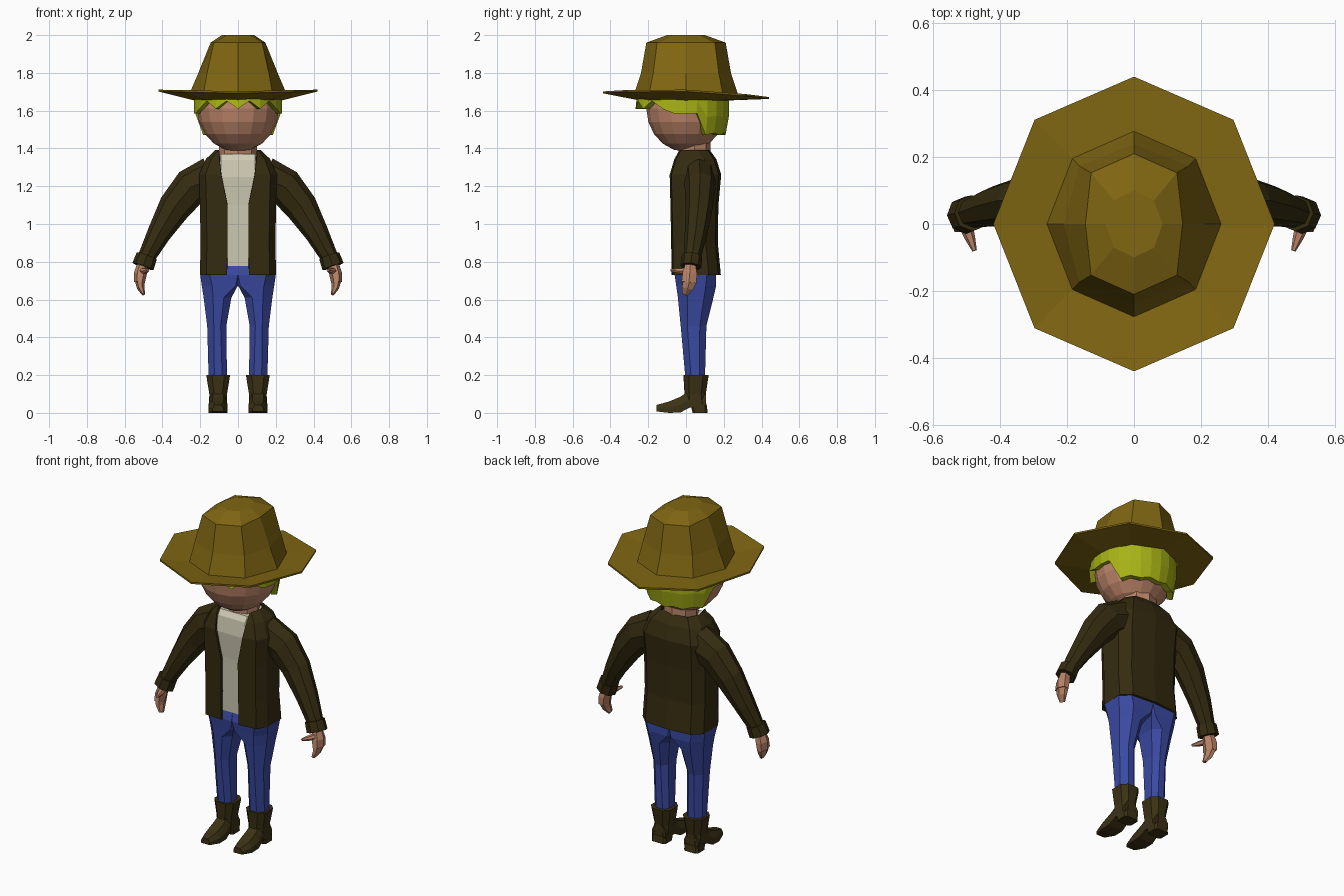
import bpy, bmesh, math
from mathutils import Vector

if "Cube" in bpy.data.objects:
    bpy.data.objects.remove(bpy.data.objects["Cube"])


def material(name, rgb):
    m = bpy.data.materials.new(name)
    m.diffuse_color = (*rgb, 1)
    m.use_nodes = True
    m.node_tree.nodes["Principled BSDF"].inputs["Base Color"].default_value = m.diffuse_color
    return m


HAT = material("ochre felt", (0.215, 0.133, 0.006))
JACKET = material("dark brown leather", (0.034, 0.024, 0.005))
BOOT = material("boot brown", (0.044, 0.031, 0.007))
SKIN = material("skin", (0.50, 0.235, 0.14))
HAIR = material("yellow green hair", (0.39, 0.45, 0.008))
SHIRT = material("cream cloth", (0.63, 0.60, 0.46))
JEANS = material("denim blue", (0.042, 0.068, 0.36))


def loft(name, rings, mat, closed=True, caps=(True, True), mirror=False, thick=0):
    """Skin a list of equal-length rings into one flat-shaded mesh."""
    bm = bmesh.new()
    vs = [[bm.verts.new(p) for p in r] for r in rings]
    n = len(rings[0])
    for a, b in zip(vs, vs[1:]):
        for i in range(n if closed else n - 1):
            j = (i + 1) % n
            bm.faces.new((a[i], a[j], b[j], b[i]))
    for end, use in zip((vs[0], vs[-1]), caps):
        if use and closed:
            bm.faces.new(end)
    bmesh.ops.recalc_face_normals(bm, faces=bm.faces)
    me = bpy.data.meshes.new(name)
    bm.to_mesh(me)
    bm.free()
    me.materials.append(mat)
    ob = bpy.data.objects.new(name, me)
    bpy.context.collection.objects.link(ob)
    if mirror:
        ob.modifiers.new("mirror", 'MIRROR').merge_threshold = 0.001
    if thick:
        s = ob.modifiers.new("thickness", 'SOLIDIFY')
        s.thickness, s.offset = thick, 0
    return ob


def box_ring(x0, x1, y0, y1, z, ci, co):
    """Rectangle with chamfered corners; ci at the x0 side, co at x1."""
    return [(x0, y0 + ci, z), (x0 + ci, y0, z), (x1 - co, y0, z), (x1, y0 + co, z),
            (x1, y1 - co, z), (x1 - co, y1, z), (x0 + ci, y1, z), (x0, y1 - ci, z)]


def tube(name, path, mat, sides=8, ref=(0, 1, 0), mirror=True):
    """Path entries: centre, half width across ref, half width along ref."""
    pts = [Vector(p[0]) for p in path]
    rings = []
    for i, (_, a, b) in enumerate(path):
        t = (pts[min(i + 1, len(pts) - 1)] - pts[max(i - 1, 0)]).normalized()
        u = t.cross(Vector(ref)).normalized()
        v = u.cross(t)
        rings.append([pts[i] + u * a * math.cos(w) + v * b * math.sin(w)
                      for w in (2 * math.pi * k / sides for k in range(sides))])
    return loft(name, rings, mat, mirror=mirror)


# Hat: octagonal brim and crown
def octagon(rx, ry, z, pinch=1.0, bend=0.0):
    out = []
    for k in range(8):
        c, s = math.cos(k * math.pi / 4), math.sin(k * math.pi / 4)
        f = pinch if k % 2 else 1
        out.append((rx * c * f, ry * s * min(f, 1.03),
                    z + bend * (0.024 * c * c - 0.015 * s)))
    return out


loft("hat", [octagon(0.235, 0.25, 1.655), octagon(0.42, 0.44, 1.677, 1, 1),
             octagon(0.42, 0.44, 1.687, 1, 1), octagon(0.26, 0.277, 1.683),
             octagon(0.21, 0.238, 1.80, 1.1), octagon(0.145, 0.21, 1.96, 1.25),
             octagon(0.085, 0.1, 2.0)], HAT, caps=(False, True))

# Head
bm = bmesh.new()
bmesh.ops.create_uvsphere(bm, u_segments=16, v_segments=10, radius=1)
for v in bm.verts:
    v.co = (v.co.x * 0.217, v.co.y * 0.21, 1.612 + v.co.z * 0.23)
me = bpy.data.meshes.new("head")
bm.to_mesh(me)
bm.free()
me.materials.append(SKIN)
bpy.context.collection.objects.link(bpy.data.objects.new("head", me))

# Neck
loft("neck", [[(0.1 * math.cos(a), 0.045 + 0.085 * math.sin(a), z)
               for a in (k * math.pi / 4 for k in range(8))] for z in (1.3, 1.44)], SKIN)

# Hair: cap with a jagged fringe, low at the nape
N = 24
columns = []
for k in range(N):
    a = 2 * math.pi * k / N
    f = -math.sin(a)
    if f > 0.3:
        low = 1.63 + (0.022 if k % 2 else -0.02)
    elif f > -0.45:
        low = 1.585
    else:
        low = 1.47 + (0.012 if k % 2 else 0)
    col = []
    for step in range(-1, 5):
        z = low + max(step, 0) / 4 * (1.85 - low)
        q = math.sqrt(max(0.02, 1 - ((z - 1.62) / 0.25) ** 2))
        if z < 1.62:
            q = max(q, 0.9)
        if step < 0:
            q *= 0.84
        ry = 0.232 if f < 0 else 0.232 + 0.035 * f
        col.append((0.236 * q * math.cos(a), ry * q * math.sin(a), z))
    columns.append(col)
loft("hair", [list(r) for r in zip(*columns)], HAIR, caps=(False, True))


# Shirt
def shirt_ring(z, w, yf, yb):
    half = [(0.09, yf), (w, yf + 0.05), (w, yb - 0.05), (0.09, yb)]
    return [(x, y, z) for x, y in half] + [(-x, y, z) for x, y in reversed(half)]


loft("shirt", [shirt_ring(0.775, 0.17, -0.05, 0.14), shirt_ring(1.1, 0.17, -0.06, 0.14),
               shirt_ring(1.25, 0.17, -0.072, 0.15), shirt_ring(1.34, 0.12, -0.06, 0.13),
               shirt_ring(1.37, 0.1, -0.04, 0.12)], SHIRT)


# Open jacket, half section mirrored
def jacket_ring(z, xe, xw, yf, yb):
    return [(xe, yf, z), (max(xe, xw * 0.84), yf + 0.008, z), (xw, yf + 0.06, z),
            (xw, yb - 0.06, z), (xw * 0.75, yb - 0.012, z), (0, yb, z)]


loft("jacket", [jacket_ring(0.73, 0.058, 0.195, -0.07, 0.178),
                jacket_ring(0.90, 0.055, 0.192, -0.072, 0.162),
                jacket_ring(1.10, 0.055, 0.195, -0.076, 0.165),
                jacket_ring(1.26, 0.088, 0.20, -0.08, 0.18),
                jacket_ring(1.34, 0.097, 0.165, -0.056, 0.155),
                jacket_ring(1.388, 0.1, 0.115, -0.03, 0.12)],
     JACKET, closed=False, mirror=True, thick=0.013)

# Sleeves and turned cuffs
tube("sleeves", [((0.14, 0.07, 1.24), 0.115, 0.085), ((0.25, 0.075, 1.195), 0.1, 0.082),
                 ((0.335, 0.07, 1.09), 0.087, 0.072), ((0.418, 0.053, 0.95), 0.063, 0.06),
                 ((0.497, 0.03, 0.80), 0.043, 0.042)], JACKET)
tube("cuffs", [((0.483, 0.032, 0.832), 0.056, 0.054),
               ((0.503, 0.026, 0.775), 0.059, 0.056)], JACKET, 8)

# Hands, fingers and thumbs
tube("hands", [((0.503, 0.024, 0.79), 0.03, 0.03), ((0.517, 0.02, 0.735), 0.034, 0.044),
               ((0.522, 0.016, 0.69), 0.028, 0.046)], SKIN, 6)
tube("fingers", [((0.52, 0.018, 0.70), 0.026, 0.044), ((0.515, 0.008, 0.662), 0.02, 0.034),
                 ((0.50, -0.005, 0.628), 0.009, 0.018)], SKIN, 6)
tube("thumbs", [((0.508, 0.01, 0.752), 0.022, 0.018), ((0.49, -0.04, 0.752), 0.016, 0.014),
                ((0.476, -0.08, 0.755), 0.007, 0.007)], SKIN, 6, (0, 0, 1))

# Trousers, one leg mirrored
loft("trousers", [box_ring(0, 0.17, -0.045, 0.14, 0.80, 0.001, 0.05),
                  box_ring(0, 0.2, -0.06, 0.16, 0.73, 0.001, 0.05),
                  box_ring(0.0, 0.192, -0.052, 0.16, 0.675, 0.012, 0.055),
                  box_ring(0.035, 0.182, -0.043, 0.145, 0.61, 0.04, 0.05),
                  box_ring(0.062, 0.163, -0.028, 0.108, 0.46, 0.03, 0.035),
                  box_ring(0.058, 0.155, -0.002, 0.1, 0.17, 0.025, 0.03)],
     JEANS, mirror=True)

# Boots: shaft, foot and heel
loft("boot_shafts", [box_ring(0.06, 0.153, 0.0, 0.108, 0.03, 0.02, 0.02),
                     box_ring(0.058, 0.152, -0.008, 0.105, 0.1, 0.025, 0.025),
                     box_ring(0.042, 0.168, -0.014, 0.12, 0.2, 0.03, 0.03)],
     BOOT, mirror=True)


def foot_ring(y, w, z0, z1):
    c = 0.106
    return [(c - w, y, z0), (c + w, y, z0), (c + w, y, z0 + (z1 - z0) * 0.5),
            (c + w * 0.6, y, z1), (c - w * 0.6, y, z1), (c - w, y, z0 + (z1 - z0) * 0.5)]


loft("boot_feet", [foot_ring(-0.156, 0.028, 0.008, 0.042), foot_ring(-0.09, 0.05, 0.0, 0.06),
                   foot_ring(-0.03, 0.05, 0.002, 0.085), foot_ring(0.02, 0.045, 0.028, 0.12),
                   foot_ring(0.105, 0.045, 0.03, 0.1)], BOOT, mirror=True)
loft("boot_heels", [box_ring(0.06, 0.153, 0.035, 0.115, 0.0, 0.012, 0.012),
                    box_ring(0.06, 0.153, 0.025, 0.11, 0.04, 0.012, 0.012)],
     BOOT, mirror=True)
